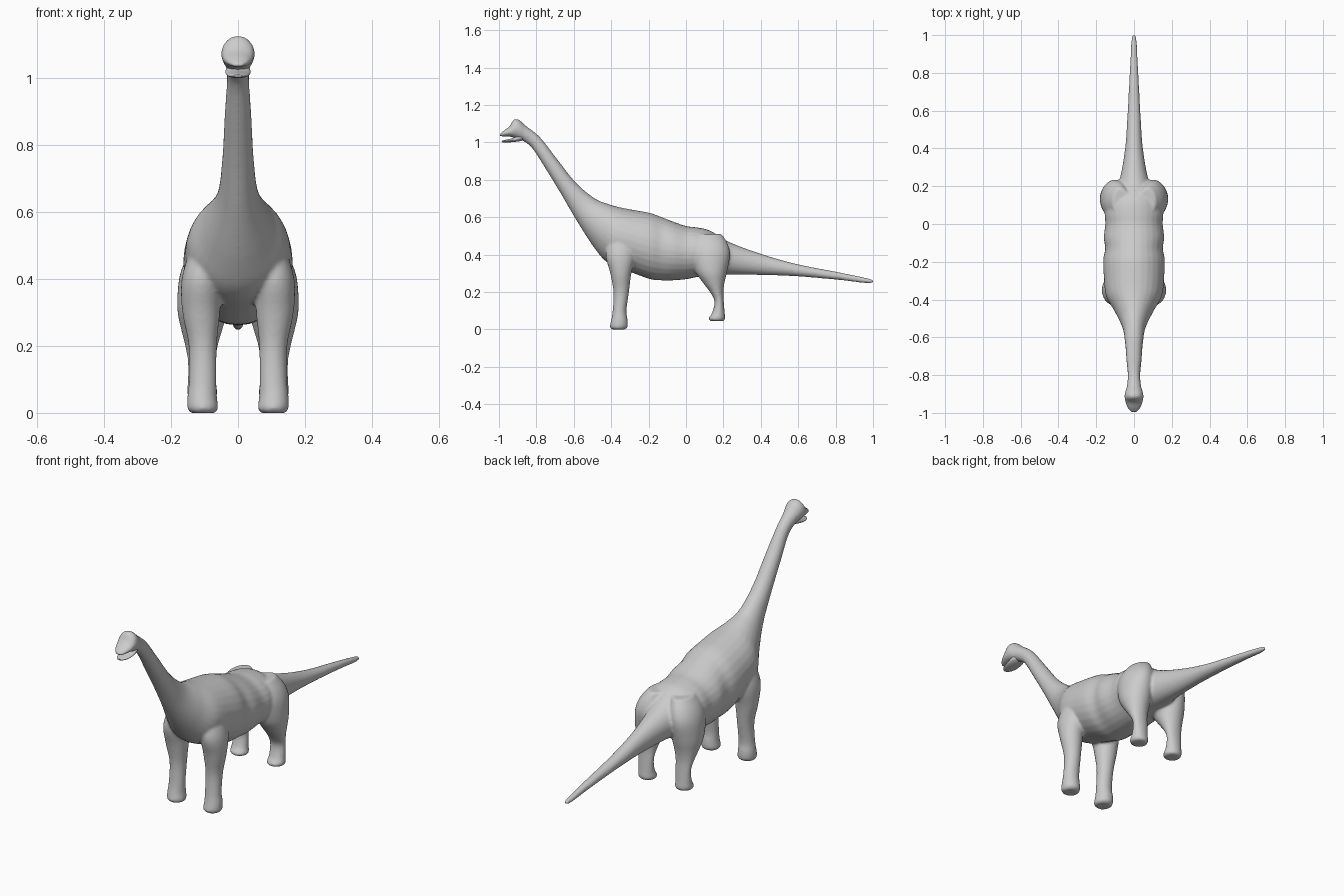
import bpy, bmesh, math
from mathutils import Vector

SIDES = 28


def catmull(p0, p1, p2, p3, t):
    return 0.5 * (2 * p1 + (p2 - p0) * t + (2 * p0 - 5 * p1 + 4 * p2 - p3) * t * t
                  + (3 * p1 - p0 - 3 * p2 + p3) * t ** 3)


def loft(name, rings, steps=5):
    """Closed tube through elliptical rings (centre, half axis u, half axis v)."""
    fine = []
    n = len(rings)
    for i in range(n - 1):
        q = [rings[min(max(i + k, 0), n - 1)] for k in (-1, 0, 1, 2)]
        for s in range(steps):
            fine.append([catmull(*[r[c] for r in q], s / steps) for c in range(3)])
    fine.append(rings[-1])
    bm = bmesh.new()
    loops = []
    for c, u, v in fine:
        loops.append([bm.verts.new(c + u * math.cos(a) + v * math.sin(a))
                      for a in (2 * math.pi * k / SIDES for k in range(SIDES))])
    for a, b in zip(loops, loops[1:]):
        for k in range(SIDES):
            m = (k + 1) % SIDES
            bm.faces.new((a[k], a[m], b[m], b[k]))
    bm.faces.new(loops[0])
    bm.faces.new(loops[-1])
    bmesh.ops.recalc_face_normals(bm, faces=bm.faces)
    mesh = bpy.data.meshes.new(name)
    bm.to_mesh(mesh)
    bm.free()
    mesh.shade_smooth()
    ob = bpy.data.objects.new(name, mesh)
    bpy.context.collection.objects.link(ob)
    return ob


def spine_rings(rows):
    """Rows: top y, top z, bottom y, bottom z, half width."""
    out = []
    for ty, tz, by, bz, w in rows:
        top, bot = Vector((0, ty, tz)), Vector((0, by, bz))
        out.append(((top + bot) / 2, Vector((w, 0, 0)), (top - bot) / 2))
    return out


def leg(name, rows, side):
    """Rows: z, centre x, half width, front y, back y."""
    return loft(name, [(Vector((side * x, (y0 + y1) / 2, z)), Vector((w, 0, 0)),
                        Vector((0, (y1 - y0) / 2, 0))) for z, x, w, y0, y1 in rows])


# Skull, neck, torso and tail in one tube
body = loft("body", spine_rings([
    (-1.000, 1.040, -0.998, 1.032, .016),
    (-.975, 1.062, -.972, 1.032, .035),
    (-.945, 1.085, -.940, 1.030, .046),
    (-.920, 1.122, -.910, 1.020, .050),
    (-.892, 1.120, -.888, 1.012, .047),
    (-.855, 1.088, -.865, 1.004, .038),
    (-.780, 1.027, -.820, .966, .033),
    (-.690, .912, -.754, .864, .040),
    (-.590, .786, -.670, .727, .047),
    (-.490, .702, -.590, .590, .062),
    (-.420, .672, -.490, .435, .105),
    (-.350, .652, -.410, .350, .148),
    (-.270, .637, -.280, .300, .160),
    (-.190, .622, -.190, .268, .163),
    (-.130, .600, -.130, .262, .153),
    (-.070, .577, -.070, .262, .160),
    (.000, .553, .000, .268, .152),
    (.060, .545, .060, .280, .155),
    (.130, .528, .130, .290, .140),
    (.225, .470, .215, .293, .082),
    (.395, .406, .390, .291, .048),
    (.590, .350, .590, .284, .034),
    (.820, .305, .820, .264, .022),
    (.970, .274, .970, .246, .014),
    (1.003, .262, 1.003, .252, .006)]))

# Legs
front = [(.000, .105, .036, -.395, -.325), (.014, .105, .046, -.407, -.312),
         (.050, .107, .044, -.400, -.312), (.100, .105, .041, -.392, -.318),
         (.200, .105, .042, -.388, -.305), (.300, .110, .056, -.405, -.292),
         (.400, .108, .060, -.430, -.270), (.500, .090, .048, -.410, -.280)]
hind = [(.044, .105, .036, .132, .202), (.058, .107, .046, .120, .210),
        (.090, .108, .042, .140, .207), (.150, .108, .042, .152, .202),
        (.200, .109, .049, .128, .200), (.250, .108, .062, .090, .206),
        (.310, .106, .075, .050, .220), (.400, .100, .076, .025, .235),
        (.460, .088, .066, .030, .222), (.510, .070, .045, .050, .190)]
legs = []
for label, side in (("left", 1), ("right", -1)):
    legs.append(leg("front_leg_" + label, front, side))
    legs.append(leg("hind_leg_" + label, hind, side))

# Fuse the legs into the body and soften the joins
bpy.ops.object.select_all(action='DESELECT')
for ob in legs + [body]:
    ob.select_set(True)
bpy.context.view_layer.objects.active = body
bpy.ops.object.join()
fuse = body.modifiers.new("fuse", 'REMESH')
fuse.mode = 'VOXEL'
fuse.voxel_size = 0.007
fuse.use_smooth_shade = True
soft = body.modifiers.new("soften", 'SMOOTH')
soft.factor = 0.5
soft.iterations = 6

# Slightly open lower jaw
loft("lower_jaw", spine_rings([
    (-.986, 1.008, -.984, 1.001, .012),
    (-.965, 1.014, -.965, .999, .027),
    (-.930, 1.022, -.930, 1.001, .036),
    (-.890, 1.040, -.890, 1.006, .036),
    (-.860, 1.045, -.860, 1.015, .022)]))
